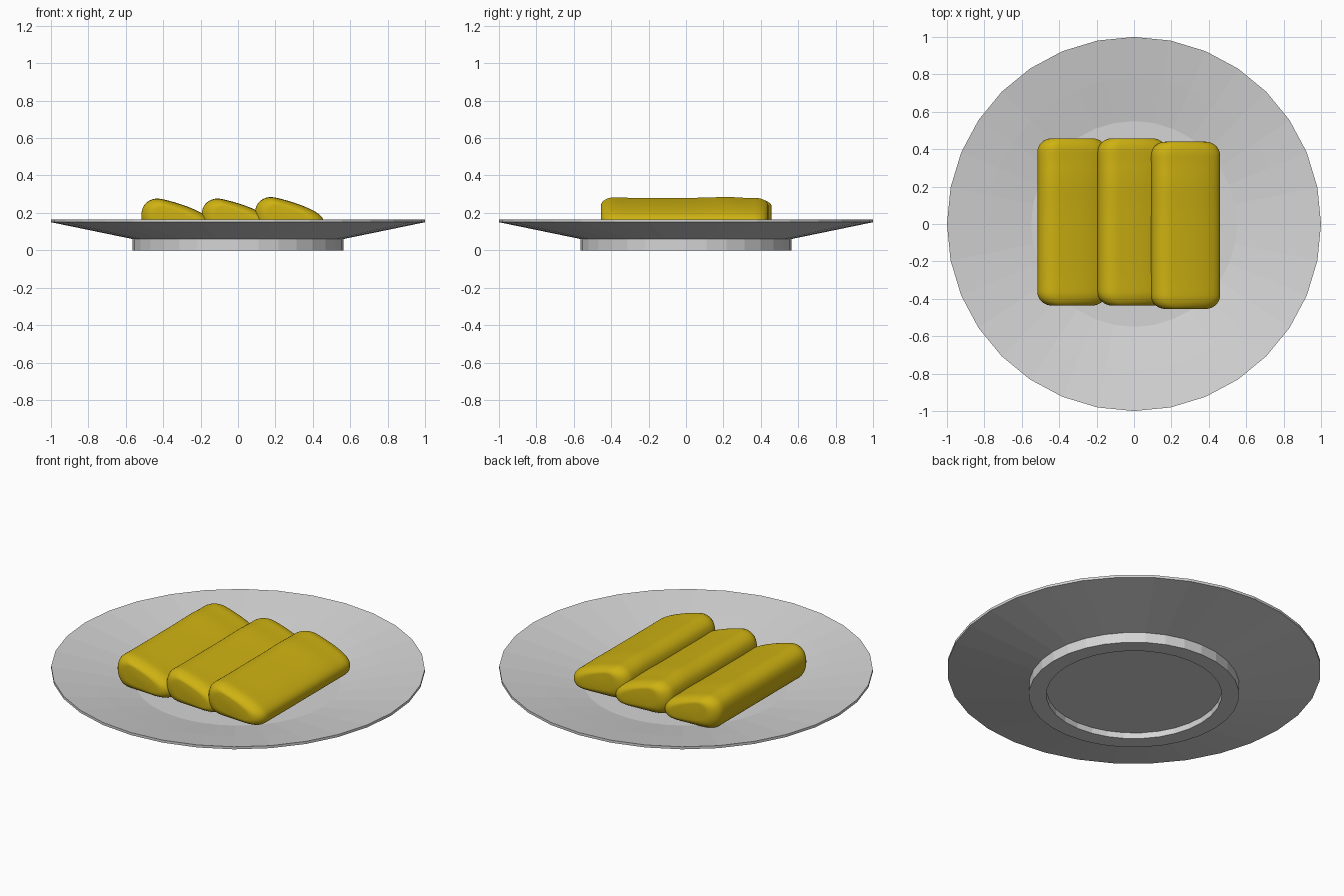
import bpy, bmesh, math

if "Cube" in bpy.data.objects:
    bpy.data.objects.remove(bpy.data.objects["Cube"])


def material(name, colour):
    m = bpy.data.materials.new(name)
    m.diffuse_color = (*colour, 1)
    m.use_nodes = True
    m.node_tree.nodes["Principled BSDF"].inputs["Base Color"].default_value = m.diffuse_color
    return m


PLATE = material("pale_grey", (0.66, 0.66, 0.66))
EGG = material("egg_yellow", (0.62, 0.445, 0.006))


def finish(bm, name, mat):
    bmesh.ops.recalc_face_normals(bm, faces=bm.faces)
    me = bpy.data.meshes.new(name)
    bm.to_mesh(me)
    bm.free()
    me.materials.append(mat)
    ob = bpy.data.objects.new(name, me)
    bpy.context.collection.objects.link(ob)
    return ob


def loft(bm, rings):
    """Join rings of points with quads and cap both ends."""
    loops = [[bm.verts.new(p) for p in r] for r in rings]
    n = len(loops[0])
    for a, b in zip(loops, loops[1:]):
        for i in range(n):
            j = (i + 1) % n
            bm.faces.new((a[i], a[j], b[j], b[i]))
    bm.faces.new(loops[0])
    bm.faces.new(loops[-1])


# Plate: 32-sided turned profile from the dish floor out to the rim and under to the foot
profile = [(0.55, 0.08), (0.78, 0.125), (1.0, 0.165), (1.0, 0.15),
           (0.563, 0.06), (0.563, 0.0), (0.47, 0.0), (0.47, 0.035)]
bm = bmesh.new()
loft(bm, [[(r * math.cos(k * math.tau / 32), r * math.sin(k * math.tau / 32), z)
           for k in range(32)] for r, z in profile])
finish(bm, "plate", PLATE)


def smooth_loop(pts, steps=5):
    """Closed Catmull-Rom curve through a few points."""
    out, n = [], len(pts)
    for i in range(n):
        a, b, c, d = (pts[(i + k) % n] for k in (-1, 0, 1, 2))
        for s in range(steps):
            t = s / steps
            out.append(tuple(0.5 * (2 * q + (r - p) * t + (2 * p - 5 * q + 4 * r - u) * t * t
                                    + (3 * q - p - 3 * r + u) * t ** 3)
                             for p, q, r, u in zip(a, b, c, d)))
    return out


# Omelette slice: wedge cross-section, thick on the left and thin on the right
SECTION = smooth_loop([(0.0, 0.19), (0.02, 0.245), (0.075, 0.272), (0.15, 0.26),
                       (0.25, 0.229), (0.33, 0.192), (0.367, 0.155), (0.365, 0.11),
                       (0.32, 0.083), (0.19, 0.08), (0.06, 0.086), (0.012, 0.125)])
HALF = 0.447


def swell(y):
    """Gentle bumps along the top of a slice."""
    bump = lambda c, w: math.exp(-((y - c) / w) ** 2)
    return 1 + 0.035 * bump(-0.39, 0.06) + 0.05 * bump(0.22, 0.1) - 0.02 * bump(0.33, 0.04)


def slice_ring(y, k):
    """k is the inset amount: 0 = full section, 1 = end cap."""
    ring = []
    for x, z in SECTION:
        cx, cz = 0.185, 0.175 - 0.15 * (x - 0.185)
        h = (z - cz) * (1 - 0.48 * k) * (swell(y) if z > cz else 1)
        ring.append((cx + (x - cx) * (1 - 0.42 * k), y, cz + h))
    return ring


def omelette(name, x, y, z):
    rings = []
    ends = [(HALF - 0.075 * (1 - math.cos(a)), 1 - math.sin(a))
            for a in (i * math.pi / 16 for i in range(9))]
    for yy, k in ends:
        rings.append(slice_ring(-yy, k))
    inner = HALF - 0.075
    for i in range(1, 24):
        rings.append(slice_ring(-inner + 2 * inner * i / 24, 0))
    for yy, k in reversed(ends):
        rings.append(slice_ring(yy, k))
    bm = bmesh.new()
    loft(bm, rings)
    for f in bm.faces:
        f.smooth = True
    ob = finish(bm, name, EGG)
    ob.location = (x, y, z)


# Three overlapping slices; the right one sits a little higher
omelette("omelette_slice_left", -0.517, 0.011, 0)
omelette("omelette_slice_middle", -0.195, 0.011, 0)
omelette("omelette_slice_right", 0.09, -0.007, 0.008)
